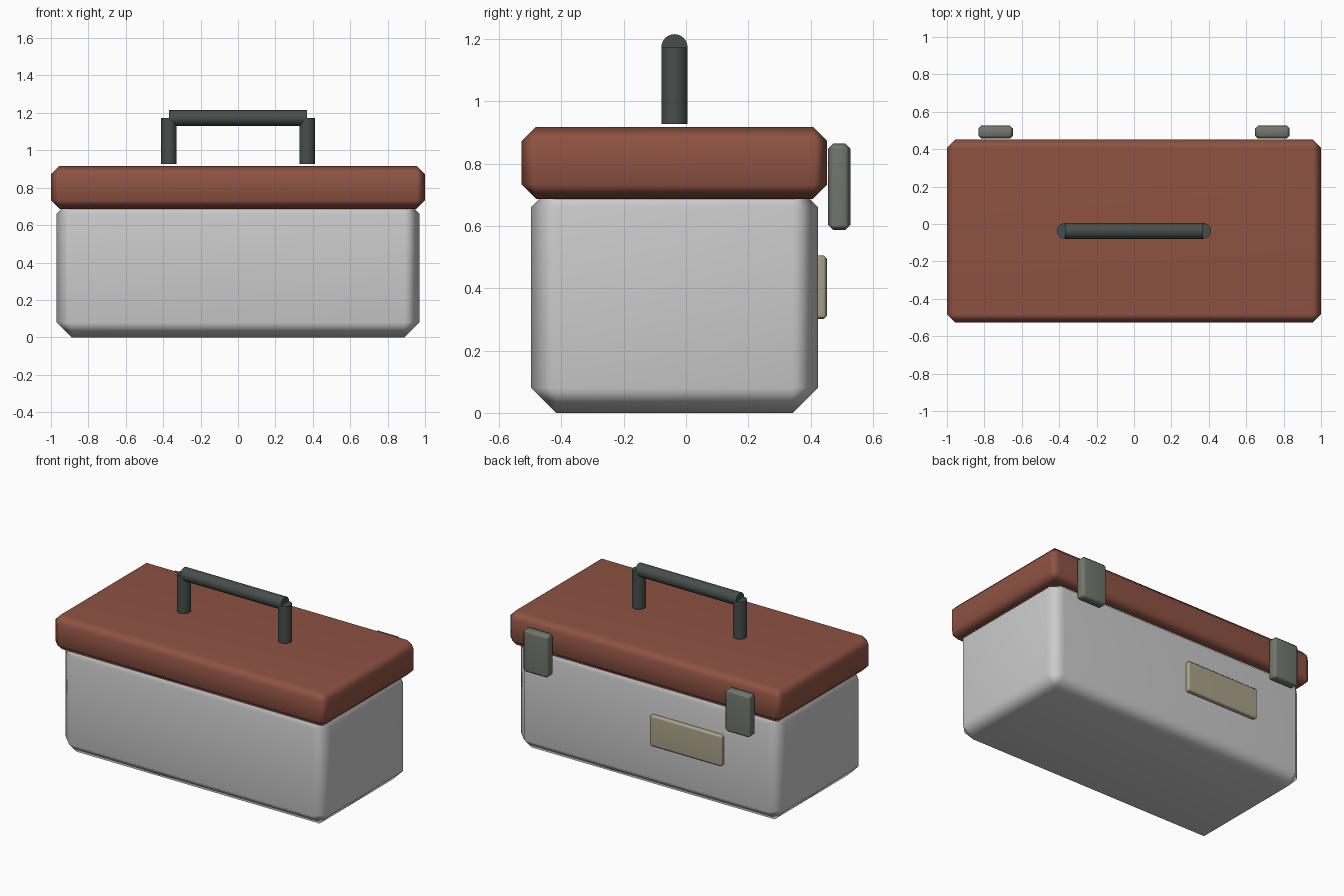
import bpy, math

if "Cube" in bpy.data.objects:
    bpy.data.objects.remove(bpy.data.objects["Cube"])


def material(name, rgb):
    m = bpy.data.materials.new(name)
    m.diffuse_color = (*rgb, 1)
    m.use_nodes = True
    m.node_tree.nodes["Principled BSDF"].inputs["Base Color"].default_value = m.diffuse_color
    return m


RED = material("lid_red", (0.27, 0.085, 0.055))
DARK = material("handle_dark", (0.06, 0.075, 0.07))
METAL = material("latch_metal", (0.17, 0.18, 0.155))
TAN = material("label_tan", (0.40, 0.36, 0.25))


def finish(ob, name, mat):
    ob.name = name
    if mat:
        ob.data.materials.append(mat)
    return ob


def box(name, lo, hi, bevel, mat=None):
    """Chamfered box between two corners, shaded softly over the chamfers."""
    bpy.ops.mesh.primitive_cube_add(size=1, location=[(a + b) / 2 for a, b in zip(lo, hi)])
    ob = bpy.context.object
    ob.scale = [b - a for a, b in zip(lo, hi)]
    bpy.ops.object.transform_apply(location=False, rotation=False, scale=True)
    bpy.ops.object.shade_smooth()
    mod = ob.modifiers.new("Bevel", 'BEVEL')
    mod.width = bevel
    mod.segments = 1
    ob.modifiers.new("Weighted", 'WEIGHTED_NORMAL')
    return finish(ob, name, mat)


def rod(name, centre, length, rot=(0, 0, 0)):
    bpy.ops.mesh.primitive_cylinder_add(vertices=24, radius=0.042, depth=length,
                                        location=centre, rotation=rot)
    bpy.ops.object.shade_smooth_by_angle(angle=math.radians(40))
    return finish(bpy.context.object, name, DARK)


# Body, its top edge tucked up into the lid
box("body", (-0.97, -0.497, 0), (0.97, 0.423, 0.74), 0.08)

# Lid
box("lid", (-1, -0.527, 0.687), (1, 0.453, 0.917), 0.045, RED)

# Handle: two posts and a grip
for side, sx in (("left", -1), ("right", 1)):
    rod("handle_post_" + side, (sx * 0.37, -0.037, 1.05), 0.246)
rod("handle_grip", (0, -0.037, 1.173), 0.74, (0, math.pi / 2, 0))

# Latches on the back
for side, sx in (("left", -1), ("right", 1)):
    x = sx * 0.74
    box("latch_" + side, (x - 0.092, 0.456, 0.587), (x + 0.092, 0.527, 0.864), 0.016, METAL)

# Label plate on the back
box("label_plate", (-0.575, 0.40, 0.302), (-0.045, 0.452, 0.505), 0.01, TAN)
